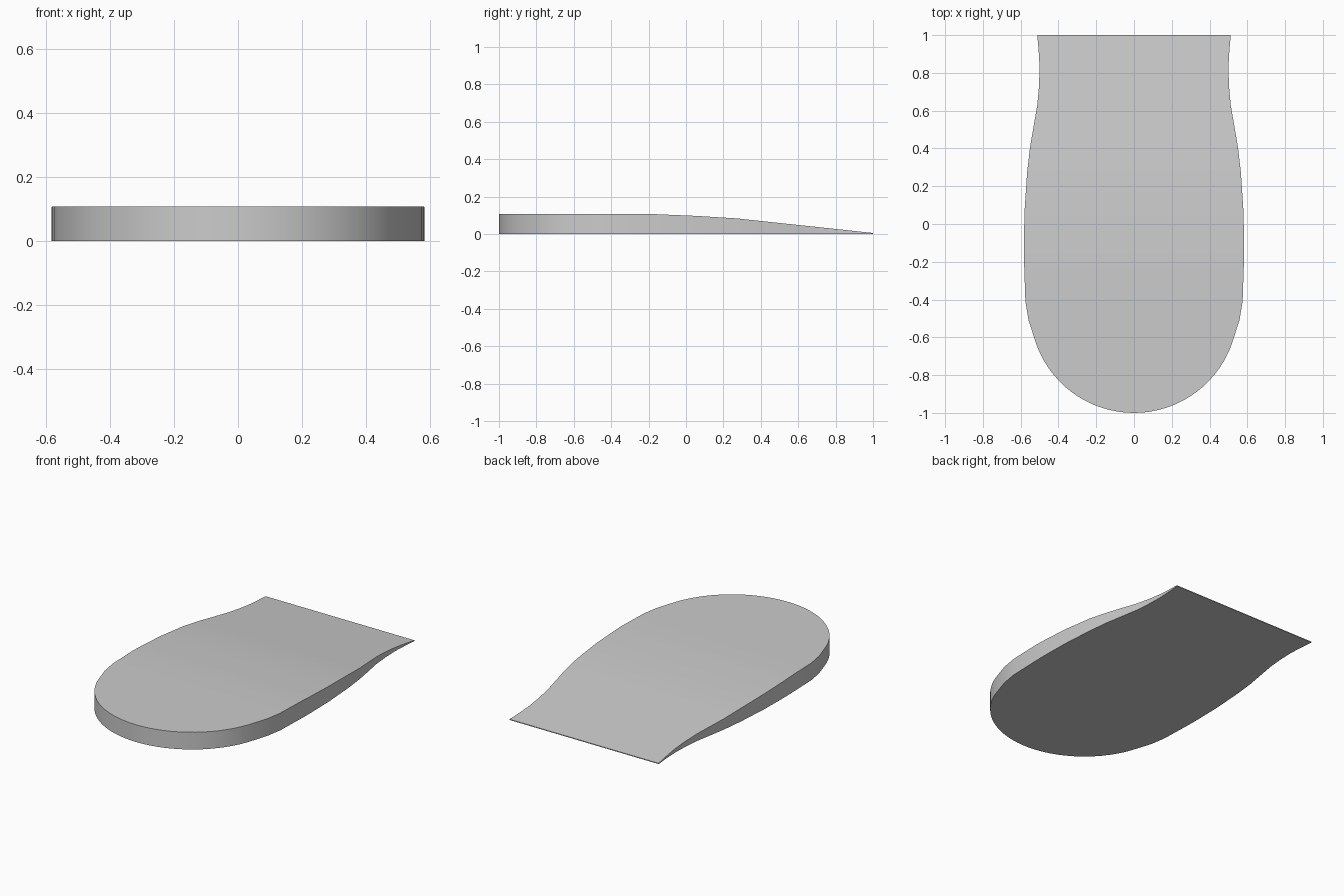
import bpy, bmesh, math

cube = bpy.data.objects.get("Cube")
if cube:
    bpy.data.objects.remove(cube)

# Half outline from the thin straight edge to the rounded nose: (half width, y)
outline = [(0.512, 1.0), (0.505, 0.92), (0.50, 0.83), (0.503, 0.73), (0.512, 0.63),
           (0.55, 0.41), (0.566, 0.27), (0.58, 0.06), (0.583, -0.13), (0.582, -0.2),
           (0.575, -0.41), (0.558, -0.51)]
RADIUS, CENTRE = 0.55, -0.45
STEPS = 16
for i in range(STEPS + 1):
    a = math.radians(16 + 74 * i / STEPS)
    outline.append((RADIUS * math.cos(a), CENTRE - RADIUS * math.sin(a)))

# Thickness along the length: flat body, gentle shoulder, straight taper
profile = [(-1.01, 0.107), (-0.2, 0.107), (0.06, 0.096), (0.27, 0.083), (1.0, 0.005)]


def height(y):
    for (y0, z0), (y1, z1) in zip(profile, profile[1:]):
        if y <= y1:
            return z0 + (z1 - z0) * (y - y0) / (y1 - y0)
    return profile[-1][1]


# Slab: cross-sections joined into top, bottom and side strips
bm = bmesh.new()
rings = []
for x, y in outline:
    z = height(y)
    rings.append([bm.verts.new(p) for p in ((-x, y, 0), (x, y, 0), (x, y, z), (-x, y, z))])
bm.faces.new(rings[0])
for a, b in zip(rings, rings[1:]):
    for i in range(4):
        j = (i + 1) % 4
        bm.faces.new((a[i], a[j], b[j], b[i]))
bmesh.ops.remove_doubles(bm, verts=bm.verts, dist=0.0005)
bmesh.ops.recalc_face_normals(bm, faces=bm.faces)

mesh = bpy.data.meshes.new("tapered_slab")
bm.to_mesh(mesh)
bm.free()
slab = bpy.data.objects.new("tapered_slab", mesh)
bpy.context.collection.objects.link(slab)

# Plain grey surface
grey = bpy.data.materials.new("plain_grey")
grey.use_nodes = True
colour = (0.6, 0.6, 0.6, 1)
grey.diffuse_color = colour
grey.node_tree.nodes["Principled BSDF"].inputs["Base Color"].default_value = colour
mesh.materials.append(grey)

# Smooth round walls with crisp rims
bpy.ops.object.select_all(action='DESELECT')
slab.select_set(True)
bpy.context.view_layer.objects.active = slab
bpy.ops.object.shade_smooth_by_angle(angle=math.radians(30))
